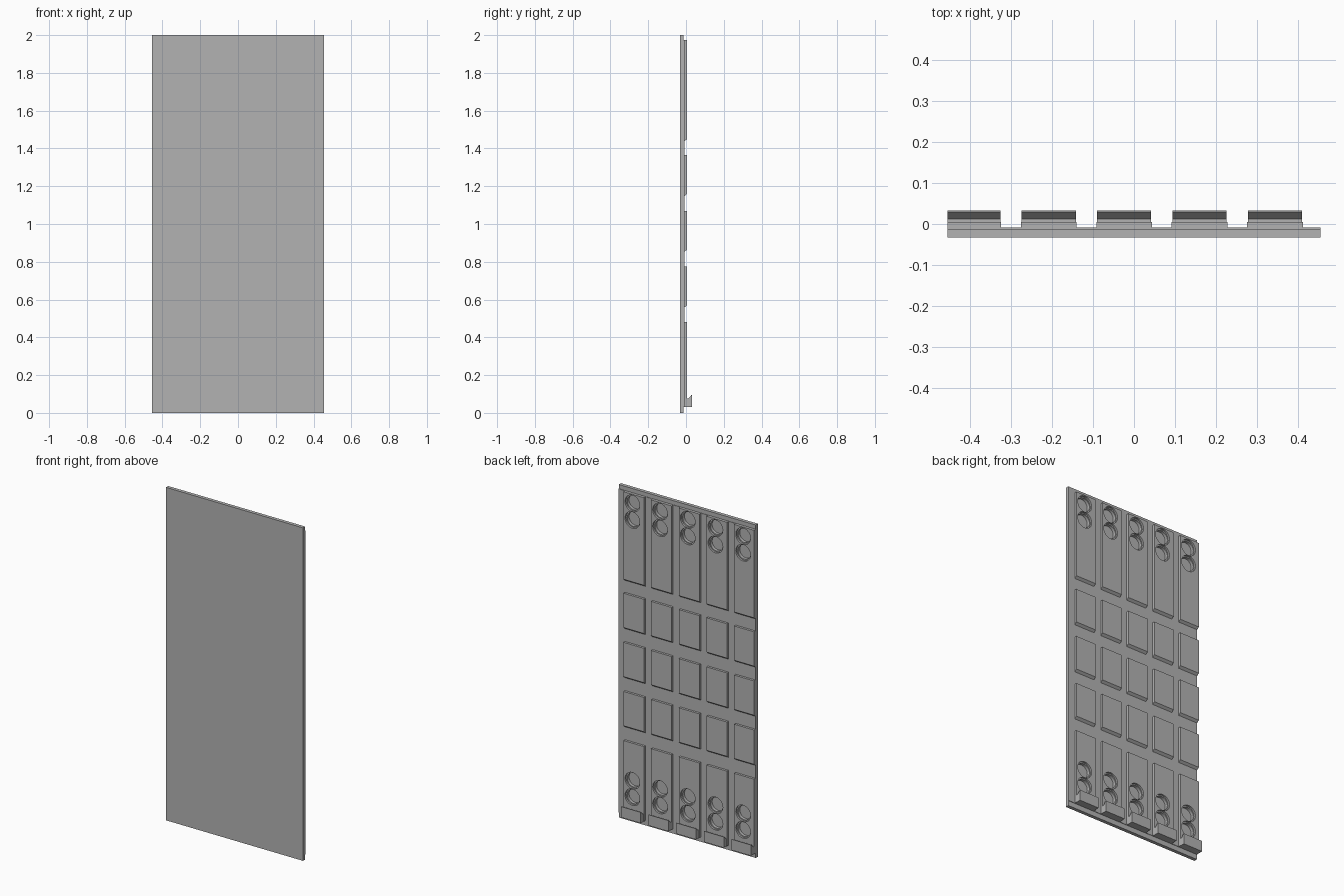
import bpy
import bmesh
import math

cube = bpy.data.objects.get("Cube")
if cube:
    bpy.data.objects.remove(cube)

# Single plain grey finish
grey = bpy.data.materials.new("plain_grey")
grey.use_nodes = True
GREY = (0.45, 0.45, 0.45, 1)
grey.diffuse_color = GREY
grey.node_tree.nodes["Principled BSDF"].inputs["Base Color"].default_value = GREY

LEFT, RIGHT = -0.455, 0.455
FRONT, BASE, SKIN, FACE, BACK = -0.033, -0.012, -0.009, 0.005, 0.033


def make_object(name, bm):
    bmesh.ops.recalc_face_normals(bm, faces=bm.faces)
    mesh = bpy.data.meshes.new(name)
    bm.to_mesh(mesh)
    bm.free()
    mesh.materials.append(grey)
    obj = bpy.data.objects.new(name, mesh)
    bpy.context.collection.objects.link(obj)
    return obj


def add_prism(bm, profile, x0, x1):
    """Extrude a (y, z) profile along x."""
    face = bm.faces.new([bm.verts.new((x0, y, z)) for y, z in profile])
    side = bmesh.ops.extrude_face_region(bm, geom=[face])["geom"]
    verts = [v for v in side if isinstance(v, bmesh.types.BMVert)]
    bmesh.ops.translate(bm, verts=verts, vec=(x1 - x0, 0, 0))


def prism(name, profile, x0, x1):
    bm = bmesh.new()
    add_prism(bm, profile, x0, x1)
    return make_object(name, bm)


def rect(y0, y1, z0, z1):
    return [(y0, z0), (y1, z0), (y1, z1), (y0, z1)]


def add_stepped_plug(bm, x, z, sides=32):
    """Wide mouth and narrower deep bore, closed at both ends."""
    rings = []
    for r, y in ((0.049, 0.02), (0.049, -0.006), (0.042, -0.006), (0.042, -0.024)):
        rings.append([bm.verts.new((x + r * math.cos(a), y, z + r * math.sin(a)))
                      for a in (2 * math.pi * i / sides for i in range(sides))])
    for low, high in zip(rings, rings[1:]):
        for i in range(sides):
            j = (i + 1) % sides
            bm.faces.new((low[i], low[j], high[j], high[i]))
    bm.faces.new(rings[0])
    bm.faces.new(rings[-1])


columns = [-0.392 + 0.184 * i for i in range(5)]
rows = [(0.03, 0.48), (0.555, 0.775), (0.85, 1.07), (1.145, 1.365), (1.435, 1.975)]

# Front panel and thin backing layer
panel = prism("panel", rect(FRONT, BASE, 0, 2), LEFT, RIGHT)
backing = prism("backing_layer", rect(BASE, SKIN, 0.03, 1.975), LEFT, RIGHT)

# Raised pads with a sloped lower edge
bm = bmesh.new()
for x in columns:
    for z0, z1 in rows:
        slope = 0 if z0 < 0.1 else 0.014
        add_prism(bm, [(BASE, z0), (FACE, z0 + slope), (FACE, z1), (BASE, z1)],
                  max(LEFT, x - 0.068), x + 0.068)
pads = make_object("raised_pads", bm)

# Hooks along the bottom, with a lip that slopes inward
bm = bmesh.new()
for x in columns:
    add_prism(bm, [(0, 0.03), (BACK, 0.03), (BACK, 0.095), (0.029, 0.095),
                   (0.012, 0.075), (0, 0.075)],
              max(LEFT, x - 0.066), x + 0.066)
make_object("bottom_hooks", bm)

# Paired stepped holes in the top and bottom pads
bm = bmesh.new()
for x in columns:
    for z in (0.155, 0.255, 1.82, 1.92):
        add_stepped_plug(bm, x + 0.009, z)
cutter = make_object("hole_cutter", bm)
cutter.hide_render = True
cutter.display_type = "WIRE"
for obj in (panel, backing, pads):
    cut = obj.modifiers.new("holes", "BOOLEAN")
    cut.operation = "DIFFERENCE"
    cut.solver = "EXACT"
    cut.object = cutter
